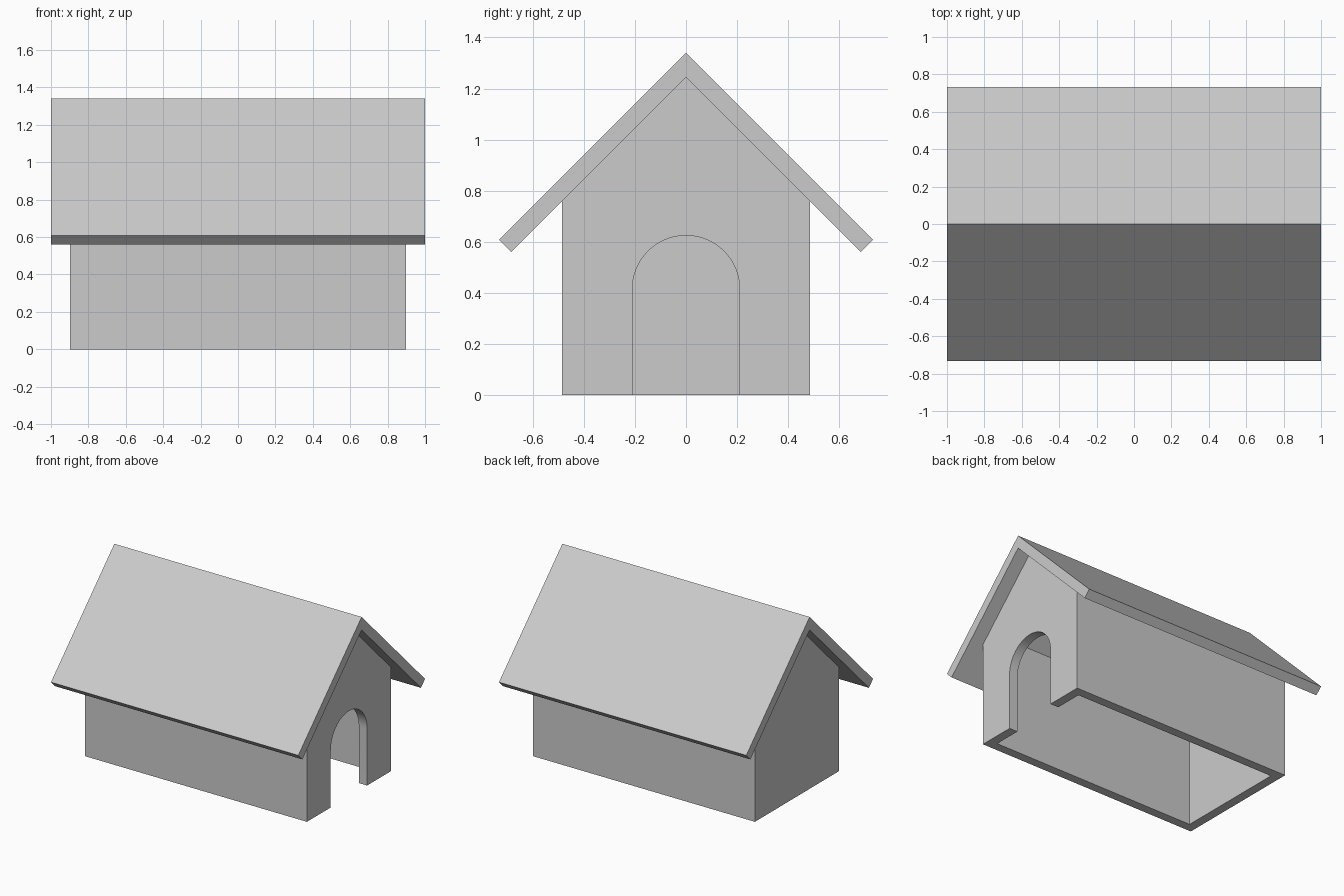
import bpy, bmesh
from math import sin, cos, pi

if "Cube" in bpy.data.objects:
    bpy.data.objects.remove(bpy.data.objects["Cube"])

T = 0.067            # wall and roof thickness
HALF_L = 0.897       # half length of the house
HALF_W = 0.485       # half width of the house
RIDGE = 1.245        # underside of the roof at the ridge (45 degree slopes)


def prism(name, profile, x0, x1):
    """Extrude a closed (y, z) profile along x."""
    bm = bmesh.new()
    face = bm.faces.new([bm.verts.new((x0, y, z)) for y, z in profile])
    ext = bmesh.ops.extrude_face_region(bm, geom=[face])["geom"]
    verts = [g for g in ext if isinstance(g, bmesh.types.BMVert)]
    bmesh.ops.translate(bm, verts=verts, vec=(x1 - x0, 0, 0))
    bmesh.ops.recalc_face_normals(bm, faces=bm.faces)
    mesh = bpy.data.meshes.new(name)
    bm.to_mesh(mesh)
    bm.free()
    obj = bpy.data.objects.new(name, mesh)
    bpy.context.collection.objects.link(obj)
    return obj


def cut(target, cutter):
    """Subtract a hidden cutter from the target."""
    mod = target.modifiers.new(cutter.name, 'BOOLEAN')
    mod.operation = 'DIFFERENCE'
    mod.solver = 'EXACT'
    mod.object = cutter
    cutter.hide_render = True
    cutter.hide_viewport = True


def mirrored(half):
    """Close a right-hand half profile with its mirror image."""
    return half + [(-y, z) for y, z in reversed(half)]


# Walls: gabled block
eave = RIDGE - HALF_W
walls = prism("walls", [(-HALF_W, 0), (HALF_W, 0), (HALF_W, eave),
                        (0, RIDGE), (-HALF_W, eave)], -HALF_L, HALF_L)

# Hollow interior, open at the floor and up to the roof
w = HALF_W - T
cut(walls, prism("interior_cutter", mirrored([(w, -0.2), (w, 1.5)]),
                 -HALF_L + T, HALF_L - T))

# Arched doorway through the +x gable
r, spring, n = 0.21, 0.415, 32
arch = [(r * cos(pi * i / n), spring + r * sin(pi * i / n)) for i in range(n + 1)]
cut(walls, prism("doorway_cutter", [(-r, -0.1), (r, -0.1)] + arch,
                 HALF_L - T - 0.05, HALF_L + 0.1))

# Roof: folded slab overhanging on all sides
top = RIDGE + T * 2 ** 0.5
out, inn = 0.732, 0.732 - T / 2 ** 0.5
prism("roof", [(0, top), (out, top - out), (inn, RIDGE - inn), (0, RIDGE),
               (-inn, RIDGE - inn), (-out, top - out)], -1, 1)

# Smooth only the arch
bpy.ops.object.select_all(action='DESELECT')
walls.select_set(True)
bpy.context.view_layer.objects.active = walls
for mod in list(walls.modifiers):
    bpy.ops.object.modifier_apply(modifier=mod.name)
bpy.ops.object.shade_smooth_by_angle()
for obj in list(bpy.data.objects):
    if obj.name.endswith("_cutter"):
        bpy.data.objects.remove(obj)
